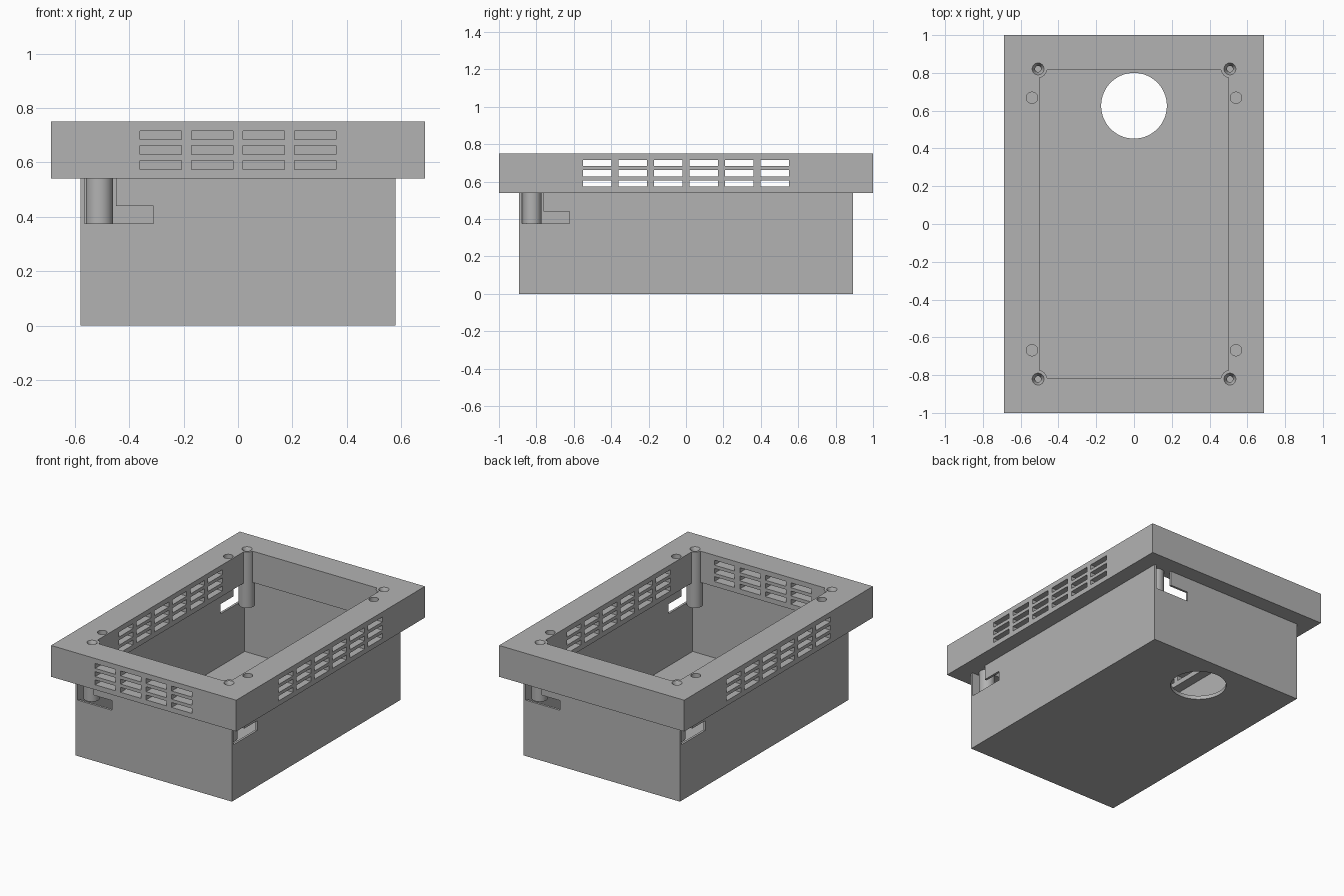
import bpy, bmesh, math
from mathutils import Matrix, Vector

if "Cube" in bpy.data.objects:
    bpy.data.objects.remove(bpy.data.objects["Cube"])

grey = bpy.data.materials.new("plain_grey")
grey.diffuse_color = (0.45, 0.45, 0.45, 1)
grey.use_nodes = True
grey.node_tree.nodes["Principled BSDF"].inputs["Base Color"].default_value = grey.diffuse_color


def make(name, build):
    """Create an object from a bmesh filling function."""
    bm = bmesh.new()
    build(bm)
    me = bpy.data.meshes.new(name)
    bm.to_mesh(me)
    bm.free()
    me.materials.append(grey)
    ob = bpy.data.objects.new(name, me)
    bpy.context.collection.objects.link(ob)
    return ob


def box(bm, x0, x1, y0, y1, z0, z1):
    m = (Matrix.Translation(((x0 + x1) / 2, (y0 + y1) / 2, (z0 + z1) / 2))
         @ Matrix.Diagonal((x1 - x0, y1 - y0, z1 - z0, 1)))
    bmesh.ops.create_cube(bm, size=1, matrix=m)


def cyl(bm, x, y, z0, z1, r0, r1=None, n=32):
    bmesh.ops.create_cone(bm, cap_ends=True, segments=n, radius1=r0,
                          radius2=r0 if r1 is None else r1, depth=z1 - z0,
                          matrix=Matrix.Translation((x, y, (z0 + z1) / 2)))


def corners(x, y):
    return [(sx * x, sy * y) for sx in (-1, 1) for sy in (-1, 1)]


def boolean(ob, build, op='DIFFERENCE'):
    cutter = make("cutter", build)
    cutter.hide_render = True
    mod = ob.modifiers.new("bool", 'BOOLEAN')
    mod.operation, mod.solver, mod.object = op, 'EXACT', cutter
    bpy.context.view_layer.objects.active = ob
    bpy.ops.object.modifier_apply(modifier=mod.name)
    bpy.data.objects.remove(cutter)


TOP, RIM = 0.75, 0.54          # top of the flange, underside of the flange
BX, BY, WALL = 0.58, 0.893, 0.015
IX, IY = BX - WALL, BY - WALL  # inner faces of the tray

# Wide flange with a rectangular opening
flange = make("flange", lambda bm: box(bm, -0.687, 0.687, -1, 1, RIM, TOP))
boolean(flange, lambda bm: box(bm, -0.5, 0.5, -0.814, 0.814, 0.4, 0.9))


# Corner screw posts merged into the flange
def posts(bm):
    for x, y in corners(0.51, 0.823):
        cyl(bm, x, y, 0.375, TOP, 0.05)


boolean(flange, posts, 'UNION')


# Countersunk screw holes
def pilots(bm):
    for x, y in corners(0.508, 0.821):
        cyl(bm, x, y, 0.3, 0.9, 0.016, n=24)


def sinks(bm):
    for x, y in corners(0.508, 0.821):
        cyl(bm, x, y, TOP - 0.03, TOP + 0.001, 0.016, 0.032, n=24)


# Shallow round pockets in the top
def pockets(bm):
    for x, y in corners(0.54, 0.668):
        cyl(bm, x, y, TOP - 0.04, 0.9, 0.03)


# Vent slots: six columns on both long sides, four on the front
def vents(bm):
    for z in (0.59, 0.645, 0.70):
        for i in range(6):
            y = (i - 2.5) * 0.1895
            for s in (-1, 1):
                a, b = sorted((s * 0.45, s * 0.8))
                box(bm, a, b, y - 0.076, y + 0.076, z - 0.0165, z + 0.0165)
        for i in range(4):
            x = (i - 1.5) * 0.1895
            box(bm, x - 0.076, x + 0.076, -1.1, -0.75, z - 0.0165, z + 0.0165)


for b in (pilots, sinks, pockets, vents):
    boolean(flange, b)

# Thin-walled tray below the flange
tray = make("tray", lambda bm: box(bm, -BX, BX, -BY, BY, 0, RIM))
boolean(tray, lambda bm: box(bm, -IX, IX, -IY, IY, 0.025, 0.9))
boolean(tray, lambda bm: cyl(bm, 0, 0.626, -0.1, 0.2, 0.174, n=64))


# L-shaped cable notches, one per wall, going round the tray
def notch(bm, start, inward, out):
    s, d, o = Vector(start), Vector(inward), Vector(out)
    pts = [(0, 0.375), (0.254, 0.375), (0.254, 0.44),
           (0.117, 0.44), (0.117, 0.7), (0, 0.7)]
    f = bm.faces.new([bm.verts.new(s + d * u + o * -0.03 + Vector((0, 0, z)))
                      for u, z in pts])
    r = bmesh.ops.extrude_face_region(bm, geom=[f])
    bmesh.ops.translate(bm, vec=o * 0.1, verts=[
        v for v in r["geom"] if isinstance(v, bmesh.types.BMVert)])
    bmesh.ops.recalc_face_normals(bm, faces=bm.faces)


for start, inward, out in (
        ((-IX, -IY, 0), (1, 0, 0), (0, -1, 0)),
        ((IX, -IY, 0), (0, 1, 0), (1, 0, 0)),
        ((IX, IY, 0), (-1, 0, 0), (0, 1, 0)),
        ((-IX, IY, 0), (0, -1, 0), (-1, 0, 0))):
    boolean(tray, lambda bm: notch(bm, start, inward, out))

# Smooth the round parts, keep hard edges
for ob in (flange, tray):
    bpy.ops.object.select_all(action='DESELECT')
    ob.select_set(True)
    bpy.context.view_layer.objects.active = ob
    bpy.ops.object.shade_smooth_by_angle(angle=math.radians(30))
